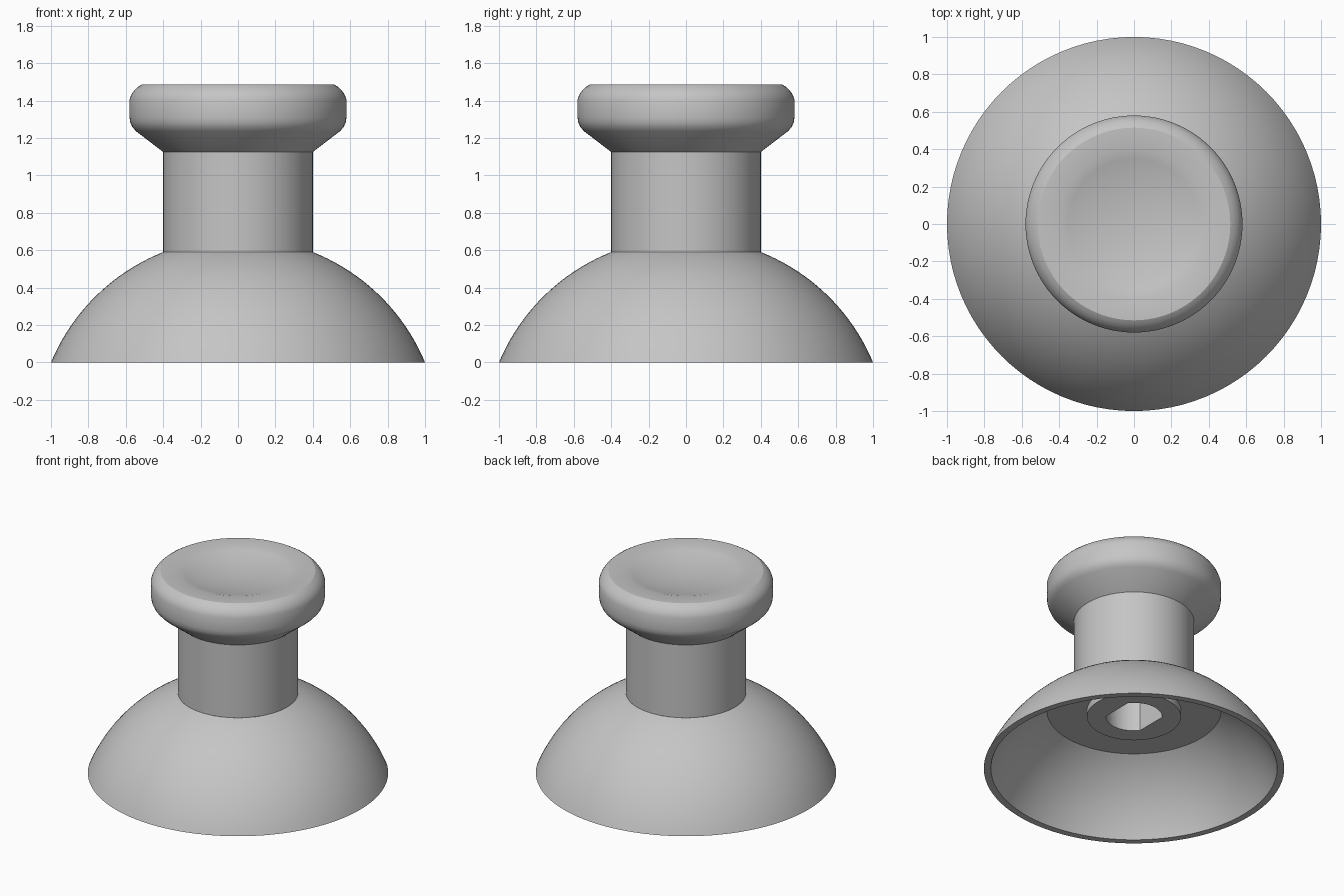
import bpy, bmesh, math

SEGMENTS = 96

cube = bpy.data.objects.get("Cube")
if cube:
    bpy.data.objects.remove(cube, do_unlink=True)

grey = bpy.data.materials.new("grey plastic")
grey.use_nodes = True
grey.diffuse_color = (0.56, 0.56, 0.56, 1)
grey.node_tree.nodes["Principled BSDF"].inputs["Base Color"].default_value = grey.diffuse_color


def arc(radius, centre_z, r_start, r_end, steps, sign=1):
    """Points (r, z) on a sphere centred on the axis, between two radii."""
    a, b = math.asin(r_start / radius), math.asin(r_end / radius)
    angles = [a + (b - a) * i / steps for i in range(steps + 1)]
    return [(radius * math.sin(t), centre_z + sign * radius * math.cos(t)) for t in angles]


def lathe(name, profile, flat=None, flat_radius=0):
    """Spin (r, z) points about z; rings of flat_radius are cut flat at x = +-flat."""
    bm = bmesh.new()
    rings = []
    for r, z in profile:
        if r < 1e-6:
            rings.append([bm.verts.new((0, 0, z))] * SEGMENTS)
            continue
        ring = []
        for j in range(SEGMENTS):
            t = math.tau * j / SEGMENTS
            x, y = r * math.cos(t), r * math.sin(t)
            if flat and r <= flat_radius:
                x = max(-flat, min(flat, x))
            ring.append(bm.verts.new((x, y, z)))
        rings.append(ring)
    for a, b in zip(rings, rings[1:]):
        for j in range(SEGMENTS):
            k = (j + 1) % SEGMENTS
            corners = list(dict.fromkeys((a[j], b[j], b[k], a[k])))
            bm.faces.new(corners)
    mesh = bpy.data.meshes.new(name)
    bm.to_mesh(mesh)
    bm.free()
    mesh.materials.append(grey)
    obj = bpy.data.objects.new(name, mesh)
    bpy.context.collection.objects.link(obj)
    bpy.ops.object.select_all(action='DESELECT')
    obj.select_set(True)
    bpy.context.view_layer.objects.active = obj
    bpy.ops.object.shade_smooth_by_angle(angle=math.radians(30))
    return obj


# Thumb cap: shallow dish, flat ring, rounded rim, tapered underside
TOP, DISH_R, DISH_DEPTH = 1.485, 0.40, 0.06
bowl = (DISH_R ** 2 + DISH_DEPTH ** 2) / (2 * DISH_DEPTH)
dish = arc(bowl, TOP - DISH_DEPTH + bowl, 0, DISH_R, 8, -1)
rim = [(0.515, TOP), (0.535, 1.473), (0.555, 1.454), (0.57, 1.433), (0.58, 1.405),
       (0.58, 1.31), (0.576, 1.283), (0.565, 1.258), (0.545, 1.236), (0.4, 1.125)]
lathe("thumb_cap", dish + rim)

# Stem
lathe("stem", [(0.4, 1.125), (0.4, 0.59)])

# Hollow dome skirt: outer sphere, bottom lip, inner sphere, flat ceiling
CENTRE_Z, CEILING, BOSS_R = -0.417, 0.446, 0.313
outer = arc(math.hypot(1, CENTRE_Z), CENTRE_Z, 0.4, 1.0, 20)
inner_radius = math.hypot(0.953, CENTRE_Z)
inner_top = math.sqrt(inner_radius ** 2 - (CEILING - CENTRE_Z) ** 2)
inner = arc(inner_radius, CENTRE_Z, 0.953, inner_top, 16)
lathe("dome_skirt", outer + inner + [(BOSS_R, CEILING)])

# Socket boss with a blind hole that has two flat sides
HOLE_R = 0.186
lathe("socket_boss",
      [(BOSS_R, CEILING), (BOSS_R, 0.396), (HOLE_R, 0.396), (HOLE_R, 1.0), (0, 1.0)],
      flat=HOLE_R * math.cos(math.radians(37.5)), flat_radius=HOLE_R)
